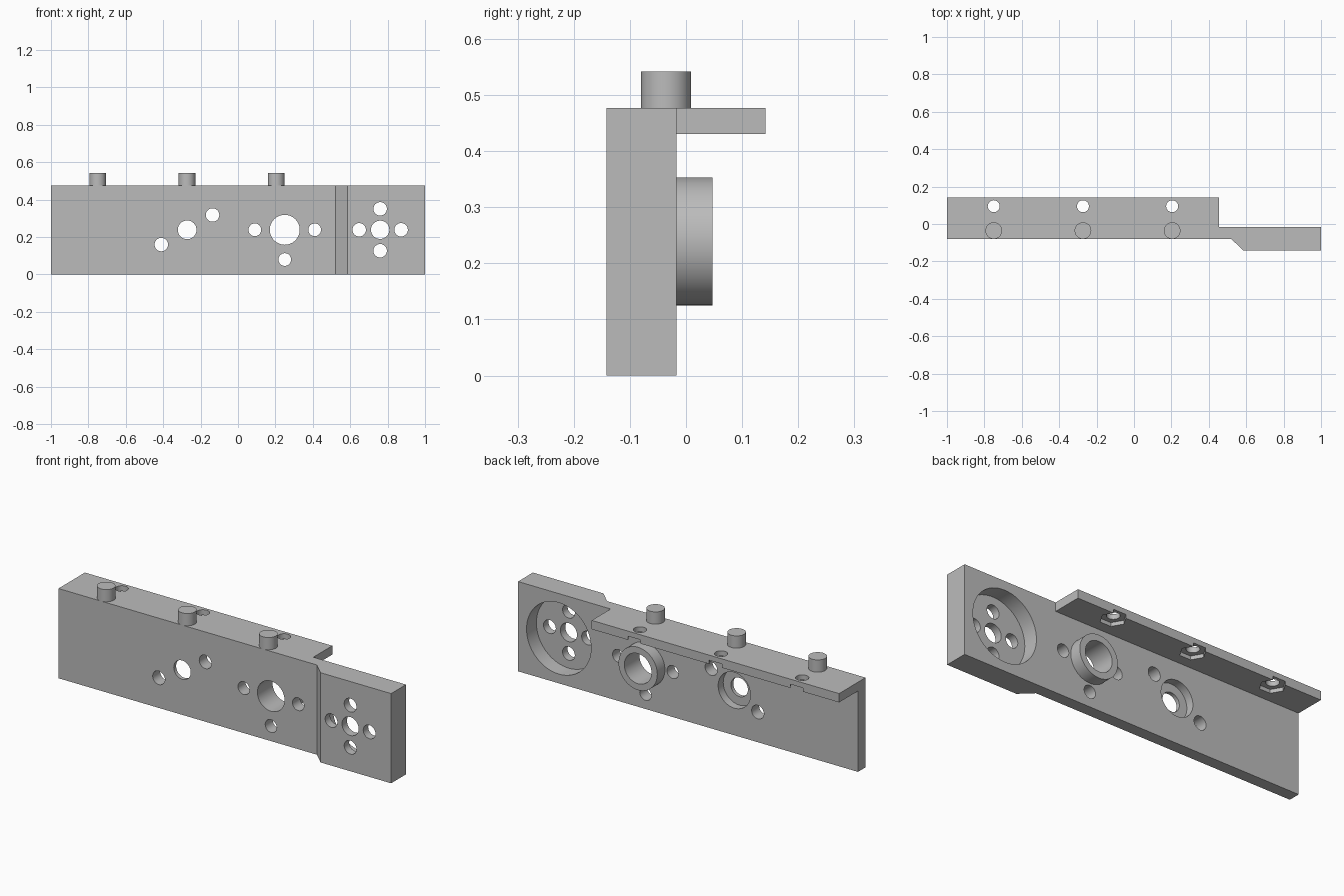
import bpy, bmesh, math
from mathutils import Matrix

if "Cube" in bpy.data.objects:
    bpy.data.objects.remove(bpy.data.objects["Cube"])

BACK, FRONT, STEP = -0.017, -0.08, -0.142     # plate faces along y
TOP = 0.477

steel = bpy.data.materials.new("grey_metal")
steel.diffuse_color = (0.5, 0.5, 0.5, 1)
steel.use_nodes = True
steel.node_tree.nodes["Principled BSDF"].inputs["Base Color"].default_value = steel.diffuse_color


def add(name, bm):
    bmesh.ops.recalc_face_normals(bm, faces=bm.faces)
    me = bpy.data.meshes.new(name)
    bm.to_mesh(me)
    bm.free()
    me.materials.append(steel)
    ob = bpy.data.objects.new(name, me)
    bpy.context.collection.objects.link(ob)
    return ob


def prism(name, pts, z0, z1):
    bm = bmesh.new()
    f = bm.faces.new([bm.verts.new((x, y, z0)) for x, y in pts])
    r = bmesh.ops.extrude_face_region(bm, geom=[f])
    bmesh.ops.translate(bm, vec=(0, 0, z1 - z0),
                        verts=[v for v in r["geom"] if isinstance(v, bmesh.types.BMVert)])
    return add(name, bm)


def cyl(name, axis, a, b, r, lo, hi, n=48):
    """Cylinder along y at (x=a, z=b), or along z at (x=a, y=b)."""
    mid = (lo + hi) / 2
    if axis == "y":
        m = Matrix.Translation((a, mid, b)) @ Matrix.Rotation(math.pi / 2, 4, "X")
    else:
        m = Matrix.Translation((a, b, mid))
    bm = bmesh.new()
    bmesh.ops.create_cone(bm, cap_ends=True, segments=n, radius1=r, radius2=r,
                          depth=hi - lo, matrix=m)
    return add(name, bm)


def combine(target, tool, op):
    mod = target.modifiers.new("bool", "BOOLEAN")
    mod.operation, mod.solver, mod.object = op, "EXACT", tool
    bpy.context.view_layer.objects.active = target
    bpy.ops.object.modifier_apply(modifier=mod.name)
    bpy.data.objects.remove(tool)


def smooth(ob):
    bpy.ops.object.select_all(action="DESELECT")
    ob.select_set(True)
    bpy.context.view_layer.objects.active = ob
    bpy.ops.object.shade_smooth_by_angle(angle=math.radians(30))


# Upright plate with thicker stepped end, plus top flange and bearing boss
body = prism("bracket_body", [(-1, FRONT), (0.52, FRONT), (0.585, STEP), (1, STEP),
                              (1, BACK), (-1, BACK)], 0, TOP)
flange = prism("flange", [(-1, BACK - 0.03), (0.455, BACK - 0.03),
                          (0.455, 0.142), (-1, 0.142)], 0.43, TOP)
combine(body, flange, "UNION")
combine(body, cyl("boss", "y", 0.25, 0.239, 0.114, BACK - 0.03, 0.047, 64), "UNION")

# Blind recesses in the back face
combine(body, cyl("recess", "y", 0.76, 0.239, 0.19, -0.1, 0.1, 64), "DIFFERENCE")
combine(body, cyl("counterbore", "y", -0.272, 0.239, 0.095, -0.06, 0.1, 64), "DIFFERENCE")

# Through holes: x, z, radius
holes = [(0.25, 0.239, 0.08), (0.09, 0.239, 0.034), (0.41, 0.239, 0.034), (0.25, 0.08, 0.034),
         (-0.272, 0.239, 0.05), (-0.41, 0.16, 0.036), (-0.136, 0.318, 0.036),
         (0.76, 0.239, 0.049)]
holes += [(0.76 + dx, 0.239 + dz, 0.036)
          for dx, dz in ((0.112, 0), (-0.112, 0), (0, 0.112), (0, -0.112))]
for x, z, r in holes:
    combine(body, cyl("hole", "y", x, z, r, -0.3, 0.3), "DIFFERENCE")

# Flange screw holes with hexagonal nut pockets below, and locating pins on top
for i, x in enumerate((-0.75, -0.273, 0.204)):
    combine(body, cyl("screw_hole", "z", x, 0.095, 0.032, 0.4, 0.6), "DIFFERENCE")
    nut = cyl("nut_pocket", "z", 0, 0, 0.064, 0.4, 0.45, 6)
    # points of the hexagon face along x
    nut.data.transform(Matrix.Translation((x, 0.095, 0)) @ Matrix.Rotation(math.pi / 6, 4, "Z")
                       if abs(nut.data.vertices[0].co.x) < 0.001
                       else Matrix.Translation((x, 0.095, 0)))
    combine(body, nut, "DIFFERENCE")
    smooth(cyl(f"locating_pin_{i + 1}", "z", x, -0.0355, 0.0445, TOP, 0.542))

smooth(body)
